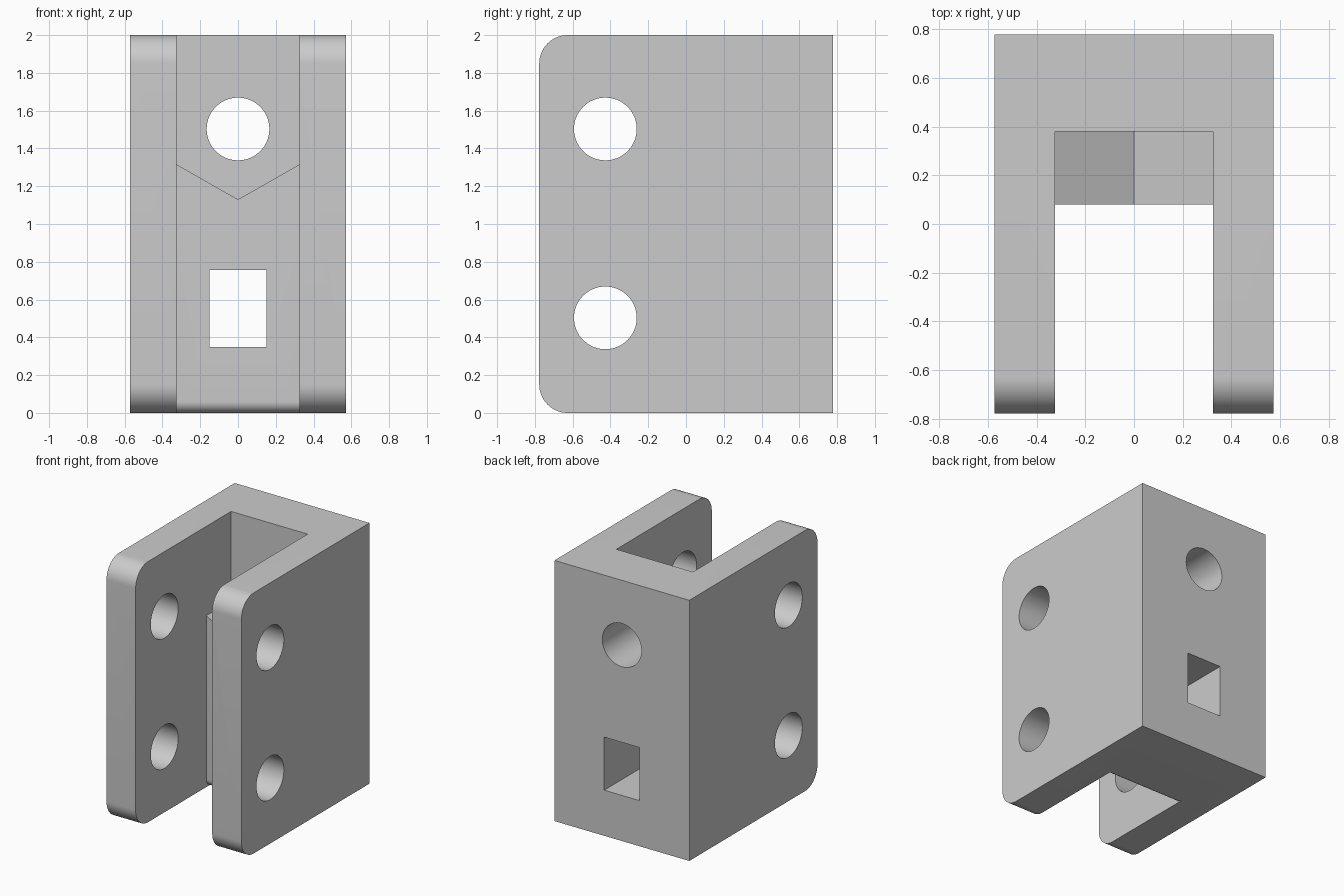
import bpy, bmesh, math
from mathutils import Vector

default = bpy.data.objects.get("Cube")
if default:
    bpy.data.objects.remove(default, do_unlink=True)

HALF_W, HALF_D, HEIGHT = 0.572, 0.777, 2.0
SLOT = 0.325            # half width of the slot
WALL_Y, BLOCK_Y = 0.38, 0.08
HOLE_R = 0.166

grey = bpy.data.materials.new("plain grey")
grey.use_nodes = True
grey.diffuse_color = (0.6, 0.6, 0.6, 1)
grey.node_tree.nodes["Principled BSDF"].inputs["Base Color"].default_value = (0.6, 0.6, 0.6, 1)


def prism(name, outline, axis, start, end):
    """Extrude a 2D outline along x (outline is y, z) or y (outline is x, z)."""
    bm = bmesh.new()
    place = (lambda a, b: (start, a, b)) if axis == "x" else (lambda a, b: (a, start, b))
    face = bm.faces.new([bm.verts.new(place(a, b)) for a, b in outline])
    moved = bmesh.ops.extrude_face_region(bm, geom=[face])["geom"]
    shift = Vector((end - start, 0, 0) if axis == "x" else (0, end - start, 0))
    bmesh.ops.translate(bm, vec=shift, verts=[v for v in moved if isinstance(v, bmesh.types.BMVert)])
    bmesh.ops.recalc_face_normals(bm, faces=bm.faces[:])
    mesh = bpy.data.meshes.new(name)
    bm.to_mesh(mesh)
    bm.free()
    mesh.materials.append(grey)
    obj = bpy.data.objects.new(name, mesh)
    bpy.context.collection.objects.link(obj)
    return obj


def arc(cx, cz, r, first, last, steps):
    angles = [math.radians(first + (last - first) * i / steps) for i in range(steps + 1)]
    return [(cx + r * math.cos(a), cz + r * math.sin(a)) for a in angles]


def circle(cx, cz):
    return arc(cx, cz, HOLE_R, 0, 360, 64)[:-1]


def cut(target, cutter):
    cutter.hide_render = True
    mod = target.modifiers.new("cut", "BOOLEAN")
    mod.operation, mod.solver, mod.object = "DIFFERENCE", "EXACT", cutter
    bpy.context.view_layer.objects.active = target
    bpy.ops.object.modifier_apply(modifier=mod.name)
    bpy.data.objects.remove(cutter, do_unlink=True)


# Bracket body with rounded front corners
R = 0.15
body = prism("clevis_bracket",
             [(HALF_D, 0), (HALF_D, HEIGHT)]
             + arc(-HALF_D + R, HEIGHT - R, R, 90, 180, 16)
             + arc(-HALF_D + R, R, R, 180, 270, 16),
             "x", -HALF_W, HALF_W)

# Upper slot with a V-shaped floor, leaving the filler block below it
cut(body, prism("upper_slot",
                [(-SLOT, 2.2), (-SLOT, 1.315), (0, 1.13), (SLOT, 1.315), (SLOT, 2.2)],
                "y", -1, WALL_Y))

# Front slot, full height, rounding the block's lower front edge
r = 0.06
cut(body, prism("front_slot",
                [(-1, -0.2), (BLOCK_Y + r, -0.2)]
                + arc(BLOCK_Y + r, r, r, 270, 180, 10)
                + [(BLOCK_Y, 2.2), (-1, 2.2)],
                "x", -SLOT, SLOT))

# Pin holes through both cheeks
for z in (0.503, 1.503):
    cut(body, prism("pin_hole", circle(-0.427, z), "x", -1, 1))

# Round and rectangular holes through the back wall
cut(body, prism("back_hole", circle(0, 1.503), "y", 0.2, 1))
cut(body, prism("latch_window",
                [(-0.15, 0.35), (0.15, 0.35), (0.15, 0.757), (-0.15, 0.757)],
                "y", 0, 1))

# Smooth the curves, keep the edges sharp
bpy.ops.object.select_all(action="DESELECT")
body.select_set(True)
bpy.context.view_layer.objects.active = body
bpy.ops.object.shade_smooth_by_angle(angle=math.radians(30))
